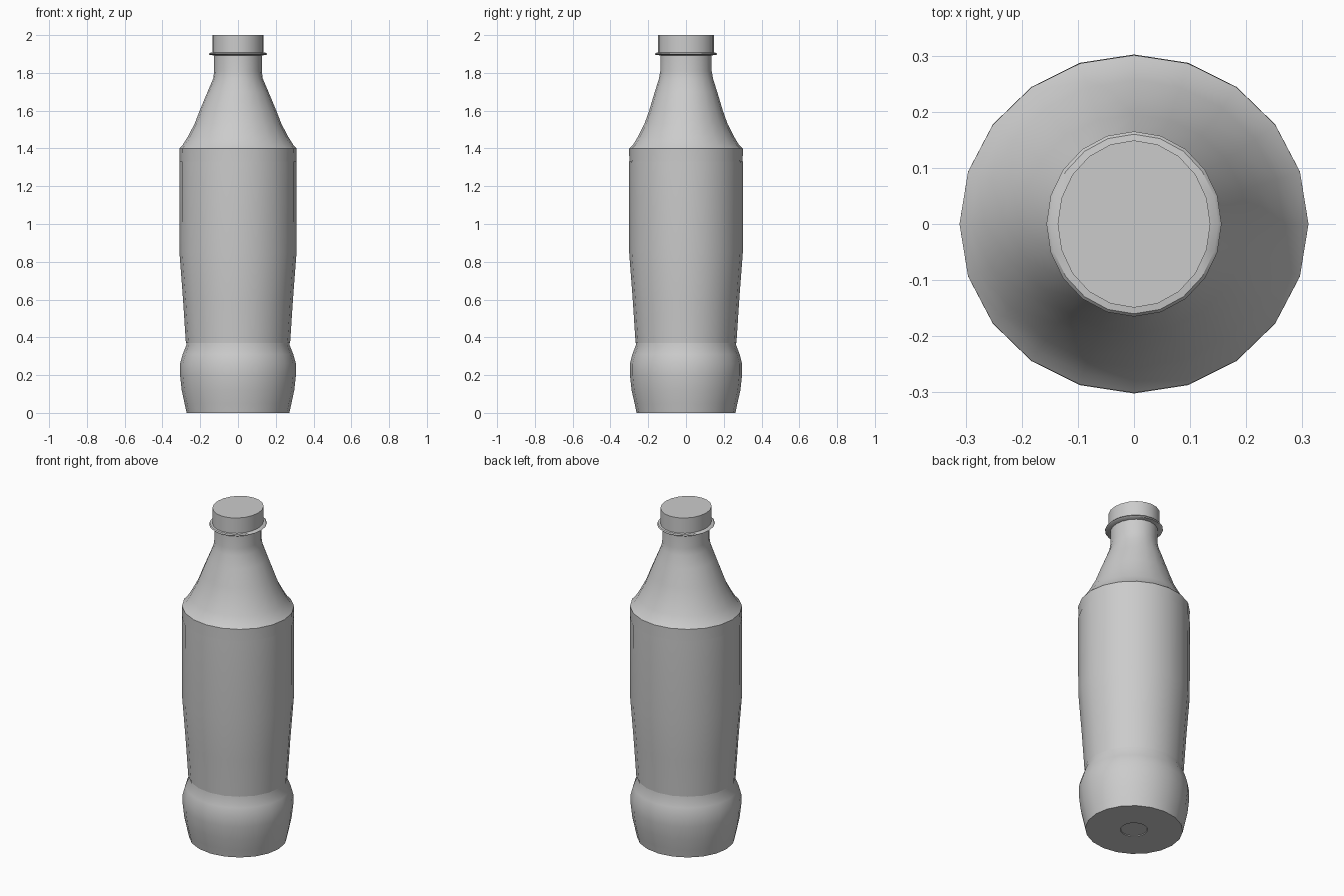
import bpy, bmesh
from math import sin, cos, pi, radians

SIDES = 20

cube = bpy.data.objects.get("Cube")
if cube:
    bpy.data.objects.remove(cube, do_unlink=True)

grey = bpy.data.materials.new("plain grey")
grey.use_nodes = True
COLOUR = (0.6, 0.6, 0.6, 1)
grey.diffuse_color = COLOUR
grey.node_tree.nodes["Principled BSDF"].inputs["Base Color"].default_value = COLOUR


def lathe(name, profile, cap_bottom=False, cap_top=False, closed=False):
    """Skin oval rings given as (height, half width, half depth)."""
    bm = bmesh.new()
    rings = []
    for z, rx, ry in profile:
        angles = [2 * pi * i / SIDES for i in range(SIDES)]
        rings.append([bm.verts.new((rx * cos(a), ry * sin(a), z)) for a in angles])
    pairs = list(zip(rings, rings[1:]))
    if closed:
        pairs.append((rings[-1], rings[0]))
    for low, high in pairs:
        for i in range(SIDES):
            j = (i + 1) % SIDES
            bm.faces.new((low[i], low[j], high[j], high[i]))
    if cap_bottom:
        bm.faces.new(rings[0][::-1])
    if cap_top:
        bm.faces.new(rings[-1])
    bmesh.ops.recalc_face_normals(bm, faces=bm.faces)
    mesh = bpy.data.meshes.new(name)
    bm.to_mesh(mesh)
    bm.free()
    mesh.materials.append(grey)
    obj = bpy.data.objects.new(name, mesh)
    bpy.context.collection.objects.link(obj)
    bpy.ops.object.select_all(action='DESELECT')
    obj.select_set(True)
    bpy.context.view_layer.objects.active = obj
    bpy.ops.object.shade_smooth_by_angle(angle=radians(38))
    return obj


# Bottle: dimpled base, bulging foot, tapered waist, shoulder and neck
lathe("bottle_body", [
    (0.005, 0.073, 0.073), (0, 0.075, 0.075),
    (0, 0.272, 0.262), (0.05, 0.283, 0.272), (0.12, 0.298, 0.288),
    (0.2, 0.307, 0.297), (0.26, 0.307, 0.297), (0.31, 0.293, 0.284),
    (0.36, 0.273, 0.265), (0.6, 0.289, 0.28), (0.85, 0.308, 0.299),
    (1.33, 0.309, 0.3), (1.4, 0.311, 0.301),
    (1.42, 0.292, 0.28), (1.46, 0.267, 0.256), (1.53, 0.23, 0.22),
    (1.6, 0.203, 0.195), (1.7, 0.161, 0.165), (1.77, 0.131, 0.143),
    (1.81, 0.126, 0.136), (1.92, 0.126, 0.136)],
    cap_bottom=True, cap_top=True)

# Wrapped sleeve lying just outside the bottle wall
lathe("label_sleeve", [
    (0.37, 0.276, 0.267), (0.6, 0.291, 0.282),
    (0.85, 0.31, 0.301), (1.33, 0.311, 0.302)])

# Thin flange under the cap
lathe("neck_ring", [
    (1.892, 0.12, 0.13), (1.895, 0.15, 0.16), (1.9, 0.156, 0.165),
    (1.906, 0.15, 0.16), (1.91, 0.12, 0.13)], closed=True)

# Cap
lathe("bottle_cap", [(1.905, 0.136, 0.149), (2, 0.136, 0.149)],
      cap_bottom=True, cap_top=True)
